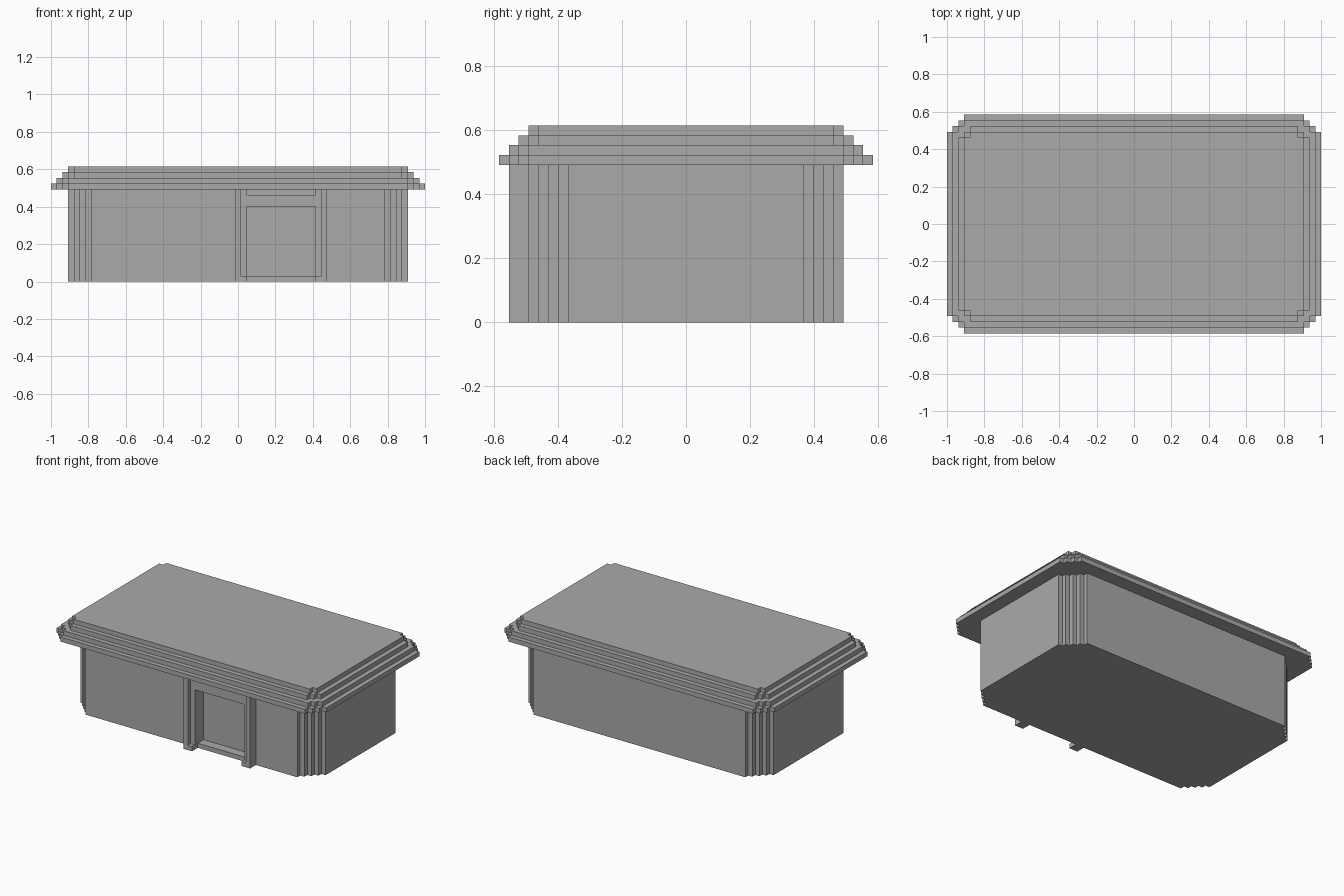
import bpy
import bmesh

if "Cube" in bpy.data.objects:
    bpy.data.objects.remove(bpy.data.objects["Cube"])

U = 2 / 65  # one building module

grey = bpy.data.materials.new("plain grey")
grey.use_nodes = True
colour = (0.4, 0.4, 0.4, 1)
grey.diffuse_color = colour
grey.node_tree.nodes["Principled BSDF"].inputs["Base Color"].default_value = colour


def prism(name, outline, z0, z1):
    """Extrude a counter-clockwise outline, given in modules."""
    bm = bmesh.new()
    base = bm.faces.new([bm.verts.new((x * U, y * U, z0 * U)) for x, y in outline])
    top = bmesh.ops.extrude_face_region(bm, geom=[base])["geom"]
    moved = [v for v in top if isinstance(v, bmesh.types.BMVert)]
    bmesh.ops.translate(bm, verts=moved, vec=(0, 0, (z1 - z0) * U))
    bmesh.ops.recalc_face_normals(bm, faces=bm.faces)
    mesh = bpy.data.meshes.new(name)
    bm.to_mesh(mesh)
    bm.free()
    mesh.materials.append(grey)
    obj = bpy.data.objects.new(name, mesh)
    bpy.context.collection.objects.link(obj)
    return obj


def box(x0, x1, y0, y1):
    return [(x0, y0), (x1, y0), (x1, y1), (x0, y1)]


def stepped(hx, hy, steps):
    """Rectangle outline whose four corners are cut into stairs."""
    quarter = [(hx, hy - steps)]
    for i in range(steps):
        quarter.append((hx - i - 1, hy - steps + i))
        quarter.append((hx - i - 1, hy - steps + i + 1))
    outline = []
    for sx, sy in ((1, 1), (-1, 1), (-1, -1), (1, -1)):
        pts = quarter if sx * sy > 0 else quarter[::-1]
        outline += [(sx * x, sy * y) for x, y in pts]
    return outline


# Walls with a recessed doorway
walls = prism("walls", stepped(29.5, 16, 4), 0, 16)
cutter = prism("doorway_cutter", box(1.5, 13.5, -20, -14), 1, 13)
cutter.hide_render = True
cutter.hide_set(True)
cut = walls.modifiers.new("doorway", 'BOOLEAN')
cut.operation = 'DIFFERENCE'
cut.solver = 'EXACT'
cut.object = cutter
bpy.context.view_layer.objects.active = walls
bpy.ops.object.modifier_apply(modifier=cut.name)
bpy.data.objects.remove(cutter)

# Roof tiers, each one module smaller than the tier below
for i, steps in enumerate((3, 2, 2, 1)):
    prism(f"roof_tier_{i + 1}", stepped(32.5 - i, 19 - i, steps), 16 + i, 17 + i)

# Door posts: square foot with an L-shaped shaft, mirrored about the doorway
CENTRE = 7.5
for side, s in (("right", -1), ("left", 1)):
    def across(pts):
        return [(CENTRE + s * x, y) for x, y in pts]
    prism(f"{side}_post_foot", across(box(6, 8, -18, -16)), 0, 1)
    shaft = [(6, -17), (7, -17), (7, -18), (8, -18), (8, -16), (6, -16)]
    prism(f"{side}_post_shaft", across(shaft), 1, 16)

# Lintel over the doorway
prism("door_lintel", box(1.5, 13.5, -17, -16), 13, 15)
